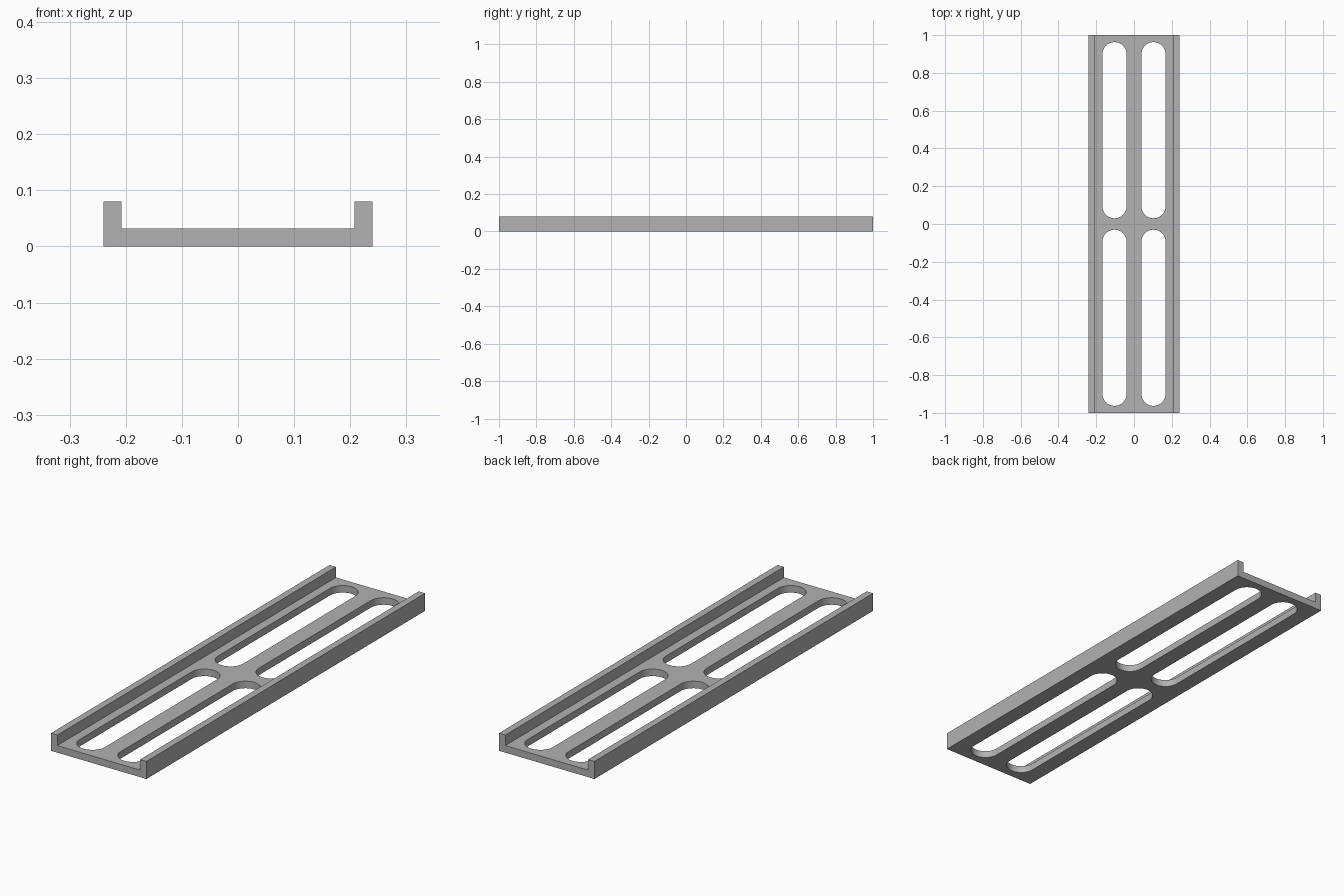
import bpy, bmesh, math

if "Cube" in bpy.data.objects:
    bpy.data.objects.remove(bpy.data.objects["Cube"])

HALF_W, HALF_L = 0.24, 1.0
WALL_IN, FLOOR, TOP = 0.208, 0.032, 0.08
SLOT_R, SLOT_X, SLOT_Y0, SLOT_Y1 = 0.064, 0.103, 0.03, 0.963

grey = bpy.data.materials.new("plain grey")
grey.diffuse_color = (0.445, 0.445, 0.445, 1)
grey.use_nodes = True
grey.node_tree.nodes["Principled BSDF"].inputs["Base Color"].default_value = grey.diffuse_color


def extrude_outline(bm, points, offset):
    """Add a closed prism from an outline pushed along offset."""
    face = bm.faces.new([bm.verts.new(p) for p in points])
    res = bmesh.ops.extrude_face_region(bm, geom=[face], use_keep_orig=True)
    verts = [g for g in res["geom"] if isinstance(g, bmesh.types.BMVert)]
    bmesh.ops.translate(bm, verts=verts, vec=offset)


def make_object(name, bm):
    bmesh.ops.recalc_face_normals(bm, faces=bm.faces[:])
    mesh = bpy.data.meshes.new(name)
    bm.to_mesh(mesh)
    bm.free()
    obj = bpy.data.objects.new(name, mesh)
    bpy.context.collection.objects.link(obj)
    mesh.materials.append(grey)
    return obj


# Channel tray: U-shaped profile run along y
half = [(HALF_W, 0), (HALF_W, TOP), (WALL_IN, TOP), (WALL_IN, FLOOR)]
profile = half + [(-x, z) for x, z in reversed(half)]
bm = bmesh.new()
extrude_outline(bm, [(x, -HALF_L, z) for x, z in profile], (0, 2 * HALF_L, 0))
tray = make_object("slotted_tray", bm)

# Four round-ended slot cutters
STEPS = 16
bm = bmesh.new()
for sx in (-1, 1):
    for sy in (-1, 1):
        low, high = sorted((sy * SLOT_Y0, sy * SLOT_Y1))
        outline = []
        for start, cy in ((0, high - SLOT_R), (math.pi, low + SLOT_R)):
            for i in range(STEPS + 1):
                a = start + math.pi * i / STEPS
                outline.append((sx * SLOT_X + SLOT_R * math.cos(a),
                                cy + SLOT_R * math.sin(a), -0.05))
        extrude_outline(bm, outline, (0, 0, 0.12))
cutter = make_object("slot_cutter", bm)
cutter.hide_render = True

# Cut the slots, then drop the cutter
cut = tray.modifiers.new("slots", "BOOLEAN")
cut.operation, cut.solver, cut.object = "DIFFERENCE", "EXACT", cutter
bpy.context.view_layer.objects.active = tray
tray.select_set(True)
bpy.ops.object.modifier_apply(modifier=cut.name)
bpy.data.objects.remove(cutter)

# Smooth slot ends, sharp edges elsewhere
bpy.ops.object.shade_smooth_by_angle(angle=math.radians(30))
